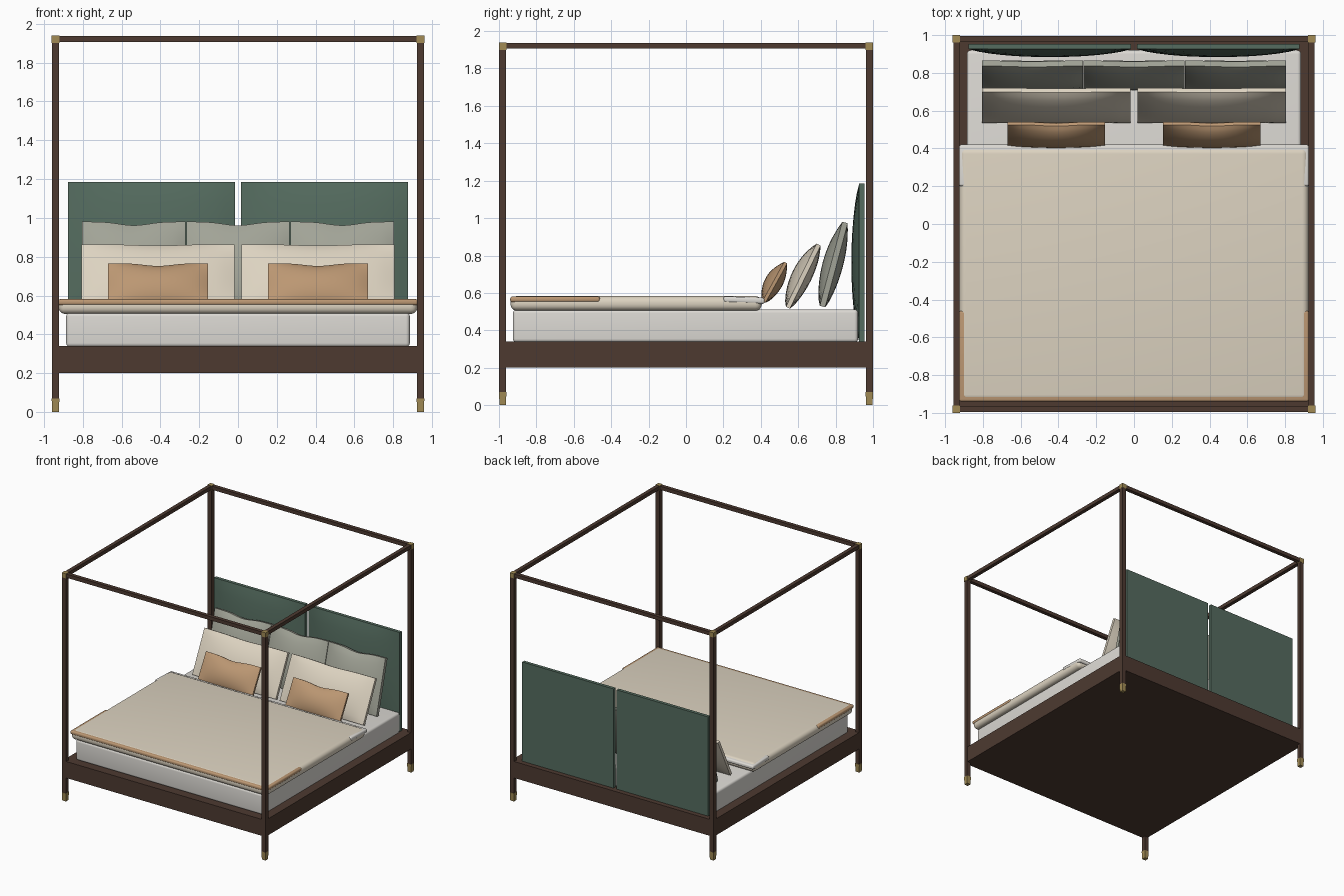
import bpy, bmesh, math
from mathutils import Matrix, Vector

if "Cube" in bpy.data.objects:
    bpy.data.objects.remove(bpy.data.objects["Cube"])


def material(name, rgb):
    m = bpy.data.materials.new(name)
    m.diffuse_color = (*rgb, 1)
    m.use_nodes = True
    m.node_tree.nodes["Principled BSDF"].inputs["Base Color"].default_value = m.diffuse_color
    return m


WOOD = material("dark_wood", (.075, .042, .03))
BRASS = material("brass", (.36, .26, .09))
GREEN = material("green_velvet", (.09, .15, .115))
GREY = material("grey_fabric", (.36, .37, .31))
CREAM = material("cream_fabric", (.72, .65, .53))
TAN = material("tan_fabric", (.50, .31, .17))
WHITE = material("white_fabric", (.72, .70, .66))


def finish(bm, name, mat, smooth=True):
    me = bpy.data.meshes.new(name)
    bmesh.ops.recalc_face_normals(bm, faces=bm.faces)
    bm.to_mesh(me)
    bm.free()
    ob = bpy.data.objects.new(name, me)
    bpy.context.collection.objects.link(ob)
    me.materials.append(mat)
    if smooth:
        bpy.ops.object.select_all(action='DESELECT')
        ob.select_set(True)
        bpy.context.view_layer.objects.active = ob
        bpy.ops.object.shade_smooth_by_angle(angle=math.radians(35))
    return ob


def box(name, x, y, z, mat, bevel=0, segments=5):
    """Box given by its (min, max) range on each axis."""
    bm = bmesh.new()
    bmesh.ops.create_cube(bm, size=1)
    for v in bm.verts:
        v.co = Vector([r[0] + (c + .5) * (r[1] - r[0]) for c, r in zip(v.co, (x, y, z))])
    if bevel:
        bmesh.ops.bevel(bm, geom=bm.edges[:], offset=bevel, segments=segments,
                        profile=.5, affect='EDGES')
    return finish(bm, name, mat, bool(bevel))


def cushion(name, centre, w, h, edge, front, back, mat, tilt=0, dip=0, n=16):
    """Upright padded panel: thin square border, bulging faces, dented top edge."""
    bm = bmesh.new()
    sheets = []
    for side, bulge in ((-1, front), (1, back)):
        rows = []
        for j in range(n + 1):
            v = 2 * j / n - 1
            row = []
            for i in range(n + 1):
                u = 2 * i / n - 1
                puff = bulge * (1 - abs(u) ** 2.2) ** .8 * (1 - v * v) ** .8
                drop = dip * math.exp(-(u / .4) ** 2) * ((v + 1) / 2) ** 3
                row.append(bm.verts.new((u * w / 2, side * (edge / 2 + puff), v * h / 2 - drop)))
            rows.append(row)
        sheets.append(rows)
        for j in range(n):
            for i in range(n):
                bm.faces.new((rows[j][i], rows[j][i + 1], rows[j + 1][i + 1], rows[j + 1][i]))
    # border strip joining the two faces
    k = range(n)
    ring = ([(0, i) for i in k] + [(j, n) for j in k] +
            [(n, n - i) for i in k] + [(n - j, 0) for j in k])
    a, b = sheets
    for (j0, i0), (j1, i1) in zip(ring, ring[1:] + ring[:1]):
        bm.faces.new((a[j0][i0], a[j1][i1], b[j1][i1], b[j0][i0]))
    bmesh.ops.transform(bm, verts=bm.verts, matrix=Matrix.Translation(centre) @
                        Matrix.Rotation(-math.radians(tilt), 4, 'X'))
    return finish(bm, name, mat)


# four posts with brass feet and corner caps
PX, PY = .94, .98
for sx, side in ((-1, "left"), (1, "right")):
    for sy, end in ((-1, "front"), (1, "back")):
        def post(name, r, z, mat):
            return box(f"{end}_{side}_{name}", (sx * PX - r, sx * PX + r),
                       (sy * PY - r, sy * PY + r), z, mat)
        post("post", .0185, (.06, 1.91), WOOD)
        foot = post("foot", .02, (0, .07), BRASS)
        for v in foot.data.vertices:          # slight taper towards the floor
            if v.co.z < .01:
                v.co.x += (sx * PX - v.co.x) * .15
                v.co.y += (sy * PY - v.co.y) * .15
        post("corner_cap", .02, (1.90, 1.94), BRASS)

# canopy rails
for s, a, b in ((-1, "left", "front"), (1, "right", "back")):
    box(f"{a}_canopy_rail", (s * PX - .016, s * PX + .016), (-PY, PY), (1.906, 1.937), WOOD)
    box(f"{b}_canopy_rail", (-PX, PX), (s * PY - .016, s * PY + .016), (1.906, 1.937), WOOD)

# bed base
box("bed_base", (-.955, .955), (-.995, .995), (.20, .34), WOOD)

# mattress and bedding
box("mattress", (-.885, .885), (-.925, .92), (.335, .512), WHITE, .02)
box("duvet", (-.924, .924), (-.938, .405), (.505, .583), CREAM, .034)
box("throw_blanket", (-.926, .926), (-.94, -.46), (.55, .581), TAN, .012, 4)
fold = box("sheet_fold", (-.926, .926), (.20, .42), (.549, .582), WHITE, .012, 4)
for v in fold.data.vertices:                  # fold slopes down to the pillows
    v.co.z -= .008 * (v.co.y - .2) / .22

# padded headboard panels
for s, side in ((-1, "left"), (1, "right")):
    cushion(f"{side}_headboard_panel", (s * .445, .94, .762), .86, .845, .028, .042, 0, GREEN)

# pillows and cushions
for x, side in ((-.537, "left"), (0, "middle"), (.537, "right")):
    cushion(f"{side}_back_pillow", (x, .79, .752), .533, .465, .03, .045, .035, GREY, 15, .02)
for s, side in ((-1, "left"), (1, "right")):
    cushion(f"{side}_pillow", (s * .412, .627, .69), .787, .375, .024, .05, .035, CREAM, 26, .008)
    cushion(f"{side}_small_cushion", (s * .412, .475, .657), .515, .24, .018, .045, .035, TAN, 29, .016)
